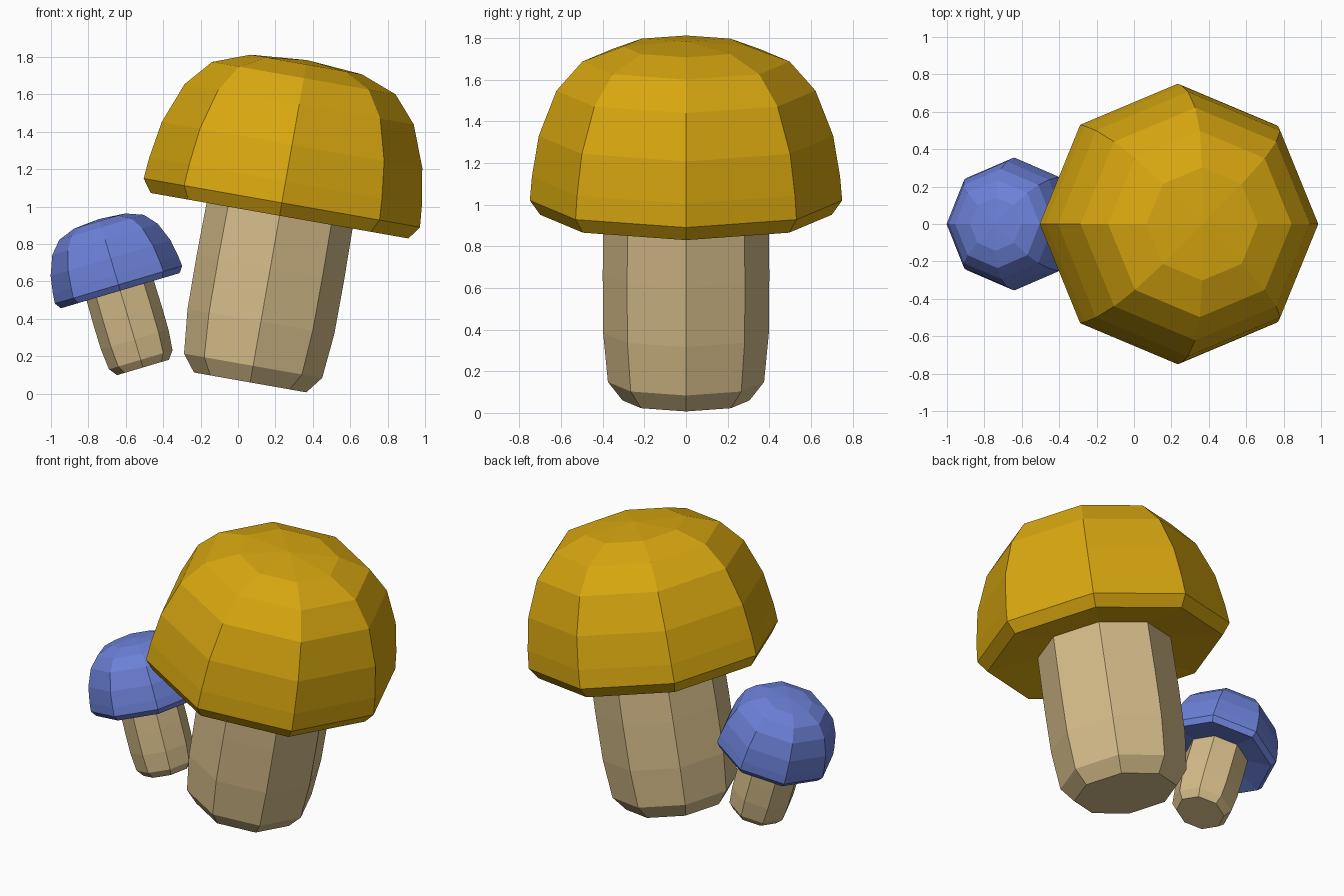
import bpy, bmesh, math
from mathutils import Matrix

if "Cube" in bpy.data.objects:
    bpy.data.objects.remove(bpy.data.objects["Cube"])

SIDES = 8
# (radius, height along the mushroom axis)
STEM = [(0, 0), (0.305, 0), (0.375, 0.09), (0.398, 0.33), (0.40, 0.62), (0.395, 1.0), (0, 1.0)]
CAP = [(0, 0.945), (0.40, 0.94), (0.70, 0.905), (0.75, 0.975), (0.74, 1.09), (0.707, 1.29),
       (0.622, 1.51), (0.498, 1.652), (0.302, 1.726), (0, 1.75)]


def material(name, rgb):
    m = bpy.data.materials.new(name)
    m.diffuse_color = (*rgb, 1)
    m.use_nodes = True
    m.node_tree.nodes["Principled BSDF"].inputs["Base Color"].default_value = m.diffuse_color
    return m


def lathe(name, profile, matrix, mat):
    """Revolve a profile into a flat-shaded low-poly solid."""
    bm = bmesh.new()
    rings = []
    for r, h in profile:
        n = SIDES if r else 1
        rings.append([bm.verts.new((r * math.cos(math.tau * i / SIDES),
                                    r * math.sin(math.tau * i / SIDES), h)) for i in range(n)])
    for a, b in zip(rings, rings[1:]):
        for i in range(SIDES):
            j = (i + 1) % SIDES
            if len(a) == 1:
                bm.faces.new((a[0], b[j], b[i]))
            elif len(b) == 1:
                bm.faces.new((a[i], a[j], b[0]))
            else:
                bm.faces.new((a[i], a[j], b[j], b[i]))
    bmesh.ops.recalc_face_normals(bm, faces=bm.faces)
    me = bpy.data.meshes.new(name)
    bm.to_mesh(me)
    bm.free()
    me.materials.append(mat)
    ob = bpy.data.objects.new(name, me)
    ob.matrix_world = matrix
    bpy.context.collection.objects.link(ob)


def mushroom(prefix, base, tilt, scale, cap_mat):
    m = (Matrix.Translation(base) @ Matrix.Rotation(math.radians(tilt), 4, 'Y')
         @ Matrix.Scale(scale, 4))
    lathe(prefix + "_stem", STEM, m, stem_mat)
    lathe(prefix + "_cap", CAP, m, cap_mat)


stem_mat = material("stem_tan", (0.66, 0.50, 0.25))
yellow = material("cap_yellow", (0.69, 0.39, 0.005))
blue = material("cap_blue", (0.15, 0.22, 0.69))

# Large mushroom leaning right, small one leaning left
mushroom("large", (0.065, 0, 0.06), 10, 1.0, yellow)
mushroom("small", (-0.508, 0, 0.14), -16.5, 0.473, blue)
